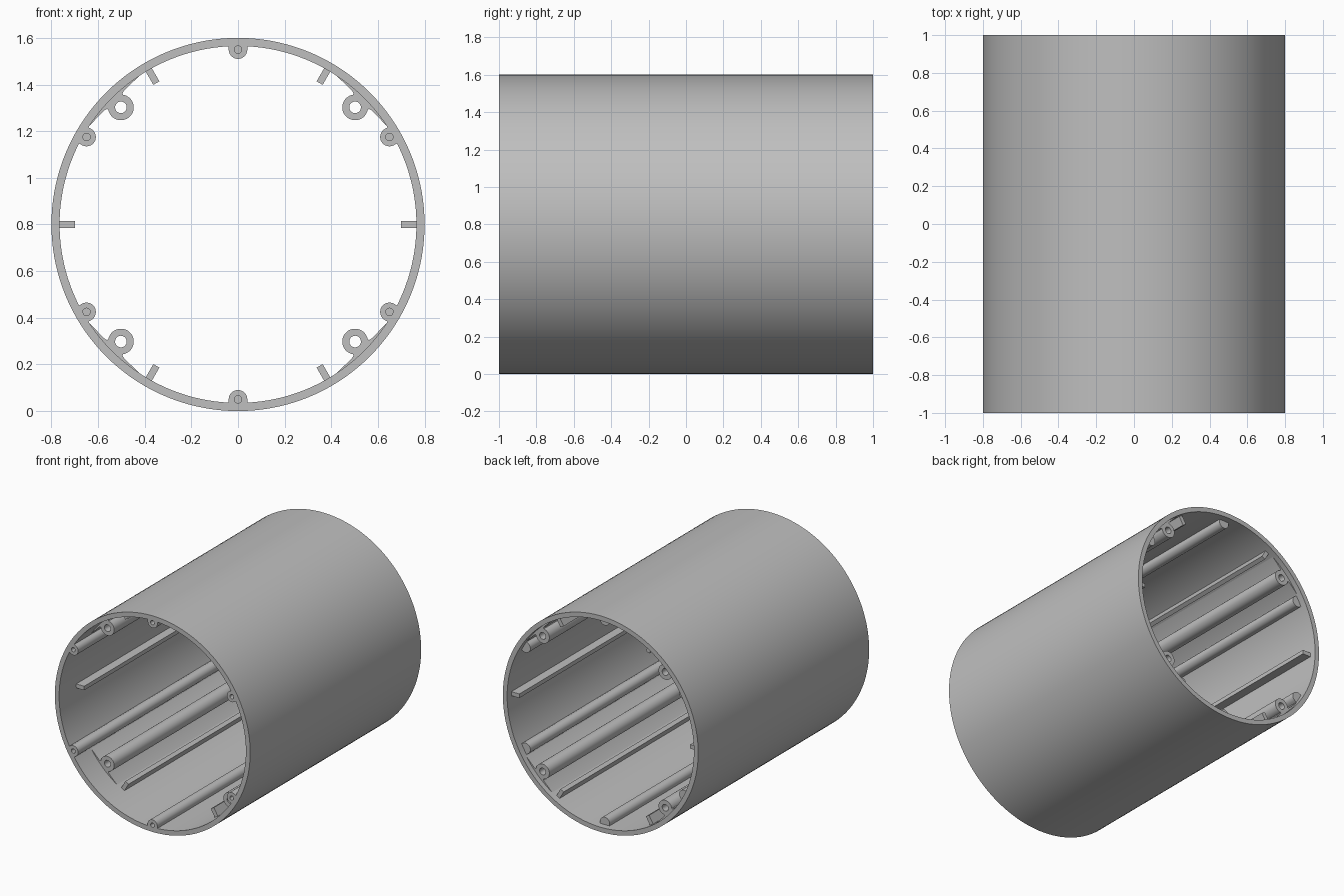
import bpy, bmesh
from math import sin, cos, pi, radians
from mathutils import Vector

if "Cube" in bpy.data.objects:
    bpy.data.objects.remove(bpy.data.objects["Cube"], do_unlink=True)

grey = bpy.data.materials.new("plain grey")
grey.use_nodes = True
GREY = (0.52, 0.52, 0.52, 1)
grey.diffuse_color = GREY
grey.node_tree.nodes["Principled BSDF"].inputs["Base Color"].default_value = GREY

RADIUS, INNER = 0.8, 0.765


def arc(radius, centre, start=0, end=360, steps=32):
    """Points (tangent, radial) along an arc; a full circle leaves out its repeat."""
    count = steps if end - start == 360 else steps + 1
    angles = [radians(start + (end - start) * i / steps) for i in range(count)]
    return [(radius * cos(a), centre + radius * sin(a)) for a in angles]


def extrude(name, loops, y0, y1, degrees=90):
    """Fill an outline (with holes), turn it about the tube axis and run it along y."""
    bm = bmesh.new()
    a = radians(degrees)
    radial, tangent = Vector((cos(a), 0, sin(a))), Vector((sin(a), 0, -cos(a)))
    base = Vector((0, y0, RADIUS))
    edges = []
    for loop in loops:
        verts = [bm.verts.new(base + tangent * t + radial * r) for t, r in loop]
        edges += [bm.edges.new((v, verts[i - 1])) for i, v in enumerate(verts)]
    bmesh.ops.triangle_fill(bm, edges=edges, use_beauty=True)
    made = bmesh.ops.extrude_face_region(bm, geom=bm.faces[:], use_keep_orig=True)
    moved = [g for g in made["geom"] if isinstance(g, bmesh.types.BMVert)]
    bmesh.ops.translate(bm, verts=moved, vec=(0, y1 - y0, 0))
    bmesh.ops.recalc_face_normals(bm, faces=bm.faces[:])
    mesh = bpy.data.meshes.new(name)
    bm.to_mesh(mesh)
    bm.free()
    mesh.materials.append(grey)
    mesh.shade_smooth()
    mesh.set_sharp_from_angle(angle=radians(35))
    obj = bpy.data.objects.new(name, mesh)
    bpy.context.collection.objects.link(obj)
    return obj


# Open tube wall
extrude("tube_wall", [arc(RADIUS, 0, steps=144), arc(INNER, 0, steps=144)], -1, 1)

# Six flat guide ribs
rib = [(-0.015, 0.70), (0.015, 0.70), (0.015, 0.775), (-0.015, 0.775)]
for i in range(6):
    extrude(f"guide_rib_{i + 1}", [rib], -0.8, 0.95, 60 * i)

# Six screw posts: drilled at the front, solid behind
post = [(-0.04, 0.768)] + arc(0.04, 0.75, 180, 360, 20) + [(0.04, 0.768)]
for i in range(6):
    angle = 30 + 60 * i
    extrude(f"screw_post_front_{i + 1}", [post, arc(0.016, 0.75, steps=20)], -1, -0.7, angle)
    extrude(f"screw_post_back_{i + 1}", [post], -0.7, 0.95, angle)

# Four rod sleeves on flat mounting pads, bored right through
half_pad = [(0.047, 0.748), (0.06, 0.751), (0.15, 0.75), (0.15, 0.775)]
sleeve = ([(-t, r) for t, r in reversed(half_pad)]
          + arc(0.055, 0.71, 145, 395, 30) + half_pad)
for i in range(4):
    extrude(f"rod_sleeve_{i + 1}", [sleeve, arc(0.025, 0.71, steps=24)],
            -0.81, 0.96, 45 + 90 * i)
